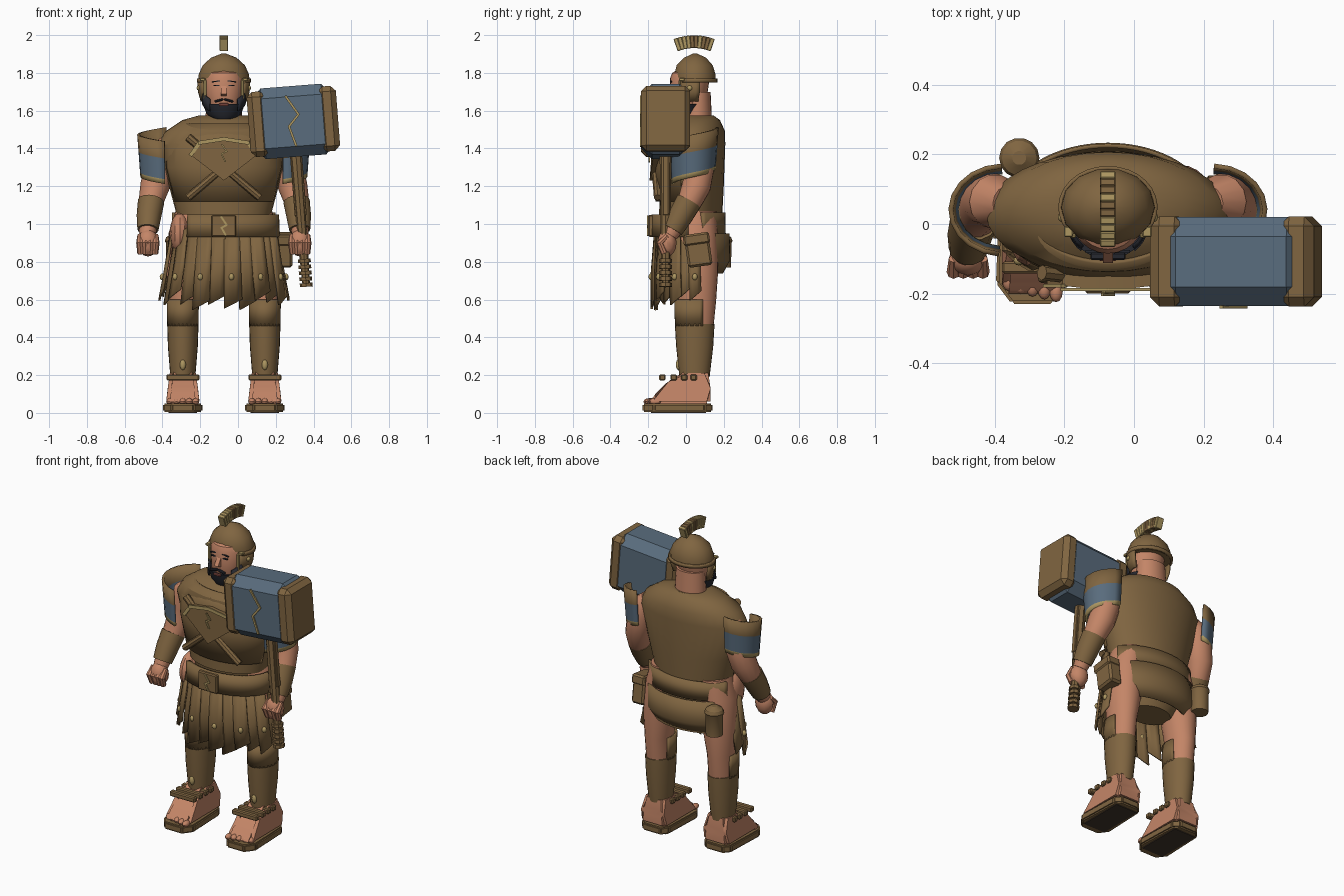
import bpy, bmesh
from math import sin, cos, radians, pi
from mathutils import Vector, Matrix

cube = bpy.data.objects.get("Cube")
if cube:
    bpy.data.objects.remove(cube)

CENTRE = -0.075  # body mid-line


def material(name, r, g, b):
    m = bpy.data.materials.new(name)
    m.use_nodes = True
    m.diffuse_color = (r, g, b, 1)
    m.node_tree.nodes["Principled BSDF"].inputs["Base Color"].default_value = (r, g, b, 1)
    return m


BRONZE = material("bronze brown", .215, .13, .052)
SKIN = material("skin", .55, .235, .135)
STEEL = material("blue steel", .1, .15, .205)
GOLD = material("pale gold", .42, .31, .12)
BEARD = material("dark hair", .02, .022, .03)
LIPS = material("lips", .3, .09, .07)
SOLE = material("dark sole", .05, .035, .025)


def finish(name, bm, mats, thick=0, rule=None):
    bmesh.ops.recalc_face_normals(bm, faces=bm.faces[:])
    bm.faces.index_update()
    mats = mats if isinstance(mats, list) else [mats]
    me = bpy.data.meshes.new(name)
    for m in mats:
        me.materials.append(m)
    if rule:
        for f in bm.faces:
            f.material_index = rule(f)
    bm.to_mesh(me)
    bm.free()
    me.shade_smooth()
    me.set_sharp_from_angle(angle=radians(32))
    ob = bpy.data.objects.new(name, me)
    bpy.context.collection.objects.link(ob)
    if thick:
        mod = ob.modifiers.new("thickness", 'SOLIDIFY')
        mod.thickness, mod.offset = thick, 0
    return ob


def skin_rings(bm, rows, closed):
    """Join rows of points with quads; cap the ends when closed."""
    rows = [[bm.verts.new(p) for p in row] for row in rows]
    n = len(rows[0])
    for a, b in zip(rows, rows[1:]):
        for i in range(n if closed else n - 1):
            j = (i + 1) % n
            bm.faces.new((a[i], a[j], b[j], b[i]))
    if closed:
        bm.faces.new(rows[0])
        bm.faces.new(rows[-1])


def loft(name, mats, rings, side=1, segs=24, arc=None, thick=.012, skew=0, rule=None):
    """Stack of ellipses (x, y, z, rx, ry), full or limited to an arc in degrees."""
    a0, a1 = arc or (0, 360)
    count = segs + 1 if arc else segs
    rows = []
    for x, y, z, rx, ry in rings:
        row = []
        for i in range(count):
            t = i / segs
            a = radians(a0 + (a1 - a0) * t)
            row.append((CENTRE + side * (x + rx * cos(a)), y + ry * sin(a), z + skew * (t - .5)))
        rows.append(row)
    bm = bmesh.new()
    skin_rings(bm, rows, not arc)
    return finish(name, bm, mats, thick if arc else 0, rule)


def limb(name, mat, points, side=1, segs=14):
    """Round tube through (x, y, z, radius) points."""
    path = [Vector((CENTRE + side * x, y, z)) for x, y, z, r in points]
    rows = []
    for i, p in enumerate(path):
        d = (path[min(i + 1, len(path) - 1)] - path[max(i - 1, 0)]).normalized()
        u = d.cross(Vector((0, 1, 0.01))).normalized()
        v = d.cross(u)
        r = points[i][3]
        rows.append([p + r * (u * cos(2 * pi * k / segs) + v * sin(2 * pi * k / segs)) for k in range(segs)])
    bm = bmesh.new()
    skin_rings(bm, rows, True)
    return finish(name, bm, mat)


def box(name, mat, loc, size, side=1, bevel=.006, turn=0, axis='Y'):
    bm = bmesh.new()
    bmesh.ops.create_cube(bm, size=1)
    bmesh.ops.scale(bm, vec=size, verts=bm.verts)
    if bevel:
        bmesh.ops.bevel(bm, geom=bm.edges[:], offset=bevel, segments=1, affect='EDGES')
    x, y, z = loc
    bm.transform(Matrix.Translation((CENTRE + side * x, y, z)) @ Matrix.Rotation(radians(turn) * side, 4, axis))
    return finish(name, bm, mat)


def ball(name, mat, loc, size, side=1):
    bm = bmesh.new()
    bmesh.ops.create_uvsphere(bm, u_segments=12, v_segments=8, radius=1)
    bmesh.ops.scale(bm, vec=size, verts=bm.verts)
    bmesh.ops.translate(bm, vec=(CENTRE + side * loc[0], loc[1], loc[2]), verts=bm.verts)
    return finish(name, bm, mat)


def prism(name, mat, outline, place, bevel=0):
    """Extrude an outline; place(u, v, end) gives each point for end 0 and 1."""
    bm = bmesh.new()
    skin_rings(bm, [[place(u, v, e) for u, v in outline] for e in (0, 1)], True)
    if bevel:
        bmesh.ops.bevel(bm, geom=bm.edges[:], offset=bevel, segments=2, affect='EDGES')
    return finish(name, bm, mat)


def zigzag(name, mat, points, y, width, bow=0):
    """Line of thin plates through (x, z) points; bow pushes the sides back."""
    parts = []
    for (x0, z0), (x1, z1) in zip(points, points[1:]):
        d = Vector((x1 - x0, z1 - z0))
        turn = 90 + Vector((1, 0)).angle_signed(d) * 180 / pi
        mid = (x0 + x1) / 2
        parts.append(box(name, mat, (mid, y + bow * abs(mid), (z0 + z1) / 2),
                         (width, .009, d.length + width / 2), bevel=0, turn=turn))
    return parts


# Torso, pelvis and breastplate
loft("tunic", BRONZE, [(0, .025, 1.05, .25, .167), (0, .03, 1.2, .29, .17), (0, .03, 1.42, .35, .178),
     (0, .035, 1.49, .31, .172), (0, .05, 1.55, .22, .13), (0, .06, 1.575, .13, .085)], segs=32)
loft("pelvis", BRONZE, [(0, .05, .72, .13, .1), (0, .05, .8, .2, .13), (0, .03, 1.06, .24, .16)])
loft("breastplate", BRONZE, [(0, .02, 1.12, .265, .175), (0, .02, 1.3, .31, .18), (0, .02, 1.43, .315, .172),
     (0, .03, 1.53, .22, .14)], arc=(195, 345))
loft("belt_front", BRONZE, [(0, .02, .93, .285, .192), (0, .02, 1.05, .28, .19)], arc=(228, 358), thick=.025)
loft("belt_back", BRONZE, [(0, .02, .95, .285, .178), (0, .02, 1.06, .28, .176)], arc=(20, 160), thick=.025)
loft("back_flap", BRONZE, [(0, .03, .74, .25, .16), (0, .03, .81, .295, .198), (0, .03, .95, .29, .195)], arc=(27, 153))
box("buckle", BRONZE, (0, -.185, .99), (.13, .03, .115))
zigzag("buckle_bolt", GOLD, [(-.015, 1.04), (.015, .995), (-.012, .98), (.01, .94)], -.202, .01)

# Chest emblem: shield over two crossed bars
shield = [(-.175, 1.365), (-.13, 1.43), (0, 1.45), (.13, 1.43), (.175, 1.365), (0, 1.23)]
prism("chest_shield", BRONZE, shield, lambda u, v, e: (CENTRE + u, -.145 - .048 * e + abs(u) * .12, v))
zigzag("shield_rim", GOLD, shield[:5], -.196, .02, .12)
zigzag("shield_bolt", GOLD, [(-.01, 1.42), (.015, 1.385), (-.012, 1.37), (.008, 1.33)], -.194, .008)
for s in (-1, 1):
    limb("crossed_bar", BRONZE, [(-.19, -.14, 1.46, .022), (0, -.163, 1.3, .02), (.19, -.15, 1.14, .02)], s, 8)

# Skirt strips with studs
STRIPS = 14
for i in range(STRIPS):
    start = 168 + i * 204 / STRIPS
    mid = radians(start + 7)
    out = .012 * (i % 2)
    low = .59 - .02 * (i % 3) + .05 * abs(cos(mid))
    loft("skirt_strip", BRONZE, [(0, .03, low, .33 + out, .2 + out), (0, .025, .75, .305 + out, .195 + out),
         (0, .02, .96, .27 + out, .185)], segs=3, arc=(start, start + 16.5), skew=.05)
    if i % 2:
        ball("skirt_stud", GOLD, (.33 * cos(mid), .03 + .216 * sin(mid), .72), (.014, .014, .018))
ball("bare_hip", SKIN, (.233, -.02, .95), (.054, .1, .11), -1)

# Legs, arms and shoulder guards, mirrored
sole_shape = [(-.06, -.23), (.06, -.23), (.105, -.17), (.095, .1), (.06, .14), (-.06, .14), (-.095, .1), (-.105, -.17)]
foot_shape = [(.13, .04), (.13, .13), (.115, .23), (0, .23), (-.08, .15), (-.18, .09), (-.21, .04)]
for s in (-1, 1):
    X = .217
    loft("leg", SKIN, [(X, .05, .2, .055, .065), (X, .05, .45, .074, .095), (X, .06, .6, .077, .1),
         (X - .01, .06, .75, .098, .11), (.188, .045, .95, .105, .122), (.165, .05, 1.07, .09, .11)], s)
    loft("greave", BRONZE, [(X, .045, .19, .066, .08), (X, .046, .35, .079, .098), (X, .046, .47, .083, .105)], s)
    loft("greave_top", BRONZE, [(X, .046, .46, .078, .1), (X, .046, .6, .081, .104)], s, arc=(155, 385), thick=.009)
    ball("greave_stud", GOLD, (X, -.04, .255), (.016, .014, .028), s)
    for y in (-.125, -.065, -.01, .04):
        box("ankle_strap", BRONZE, (X, y, .188), (.175, .034, .032), s)
    prism("foot", SKIN, foot_shape, lambda u, v, e: (CENTRE + s * (X + (e - .5) * (.18 - .28 * max(v - .06, 0))), u, v), .02)
    for k in range(5):
        ball("toe", SKIN, (X + (k - 2) * .034, -.195 + .008 * k, .06), (.019, .03, .018), s)
    prism("sandal_sole", BRONZE, sole_shape, lambda u, v, e: (CENTRE + s * (X + u), v, .004 + .046 * e), .008)
    box("sole_tread", SOLE, (X, -.04, .004), (.15, .29, .008), s, 0)

    limb("arm", SKIN, [(.29, .06, 1.43, .05), (.325, .065, 1.38, .078), (.345, .07, 1.28, .078), (.365, .055, 1.2, .078),
         (.385, .02, 1.12, .066), (.4, -.05, 1.0, .052), (.405, -.085, .94, .042)], s)
    limb("bracer", BRONZE, [(.385, .015, 1.12, .07), (.397, -.03, 1.04, .065), (.402, -.07, .97, .056)], s)
    ball("hand", SKIN, (.402, -.1, .9), (.056, .05, .072), s)
    for k in range(4):
        limb("finger", SKIN, [(.36 + .028 * k, -.1, .94, .014), (.36 + .028 * k, -.138, .9, .02),
             (.365 + .025 * k, -.115, .845, .018)], s, 8)
    guard = [(.3, .04, z, r, r - .025) for z, r in ((1.25, .135), (1.275, .137), (1.385, .145), (1.475, .152))]
    loft("shoulder_guard", [GOLD, STEEL, BRONZE], guard, s, 10, (-85, 88), .014, .075, lambda f: f.index // 10)

# Head, face and beard
loft("neck", SKIN, [(0, .06, 1.5, .1, .08), (0, .06, 1.7, .09, .07)])
loft("head", SKIN, [(0, -.01, 1.57, .05, .05), (0, 0, 1.62, .09, .085), (0, .015, 1.7, .102, .1),
     (0, .02, 1.77, .106, .105), (0, .015, 1.8, .09, .088), (0, .03, 1.825, .06, .06)])
loft("beard", BEARD, [(0, -.03, 1.555, .05, .045), (0, -.01, 1.58, .09, .08), (0, 0, 1.635, .112, .1)])
for s in (-1, 1):
    loft("sideburn", BEARD, [(0, 0, 1.62, .112, .1), (0, .01, 1.685, .11, .1)], s, 5, (-48, 0), .01, .045)
    box("moustache", BEARD, (.026, -.093, 1.654), (.05, .02, .012), s, .004, 15)
    box("eye", BEARD, (.04, -.079, 1.733), (.032, .009, .007), s, 0)
    box("eyebrow", BEARD, (.042, -.079, 1.755), (.044, .009, .006), s, 0, 8)
    loft("cheek_guard", BRONZE, [(0, .04, 1.65, .116, .09), (0, .045, 1.7, .13, .105), (0, .045, 1.77, .134, .11)],
         s, 5, (-42, 15), .014)
    ball("cheek_stud", GOLD, (.132, .02, 1.72), (.012, .014, .014), s)
    box("cheek_trim", GOLD, (.1, -.034, 1.712), (.016, .012, .1), s, .003)
    box("brow_trim", GOLD, (.113, -.022, 1.765), (.026, .03, .016), s, .003)
prism("nose", SKIN, [(-.075, 1.745), (-.112, 1.688), (-.08, 1.675)],
      lambda u, v, e: (CENTRE + (e - .5) * .028, u, v))
box("mouth", LIPS, (0, -.1, 1.632), (.05, .014, .016), bevel=.004)

# Helmet and crest
loft("helmet", BRONZE, [(0, .048, 1.752, .136, .112), (0, .048, 1.79, .134, .112), (0, .046, 1.84, .112, .098),
     (0, .048, 1.88, .068, .06), (0, .048, 1.902, .012, .012)], segs=14)
loft("helmet_rim", BRONZE, [(0, .048, 1.748, .137, .113), (0, .048, 1.77, .137, .113)], segs=20, arc=(-35, 215))
for i in range(10):
    a = radians((i - 4.5) * 4.3)
    box("crest_plume", GOLD if i < 3 or i % 3 == 0 else BRONZE, (0, .043 + .265 * sin(a), 1.7 + .265 * cos(a)),
        (.045, .022, .068), bevel=.003, turn=-a * 180 / pi, axis='X')

# Hip pouch and flask
box("pouch", BRONZE, (.32, .065, .86), (.085, .13, .17), bevel=.012, turn=8, axis='X')
box("pouch_lid", BRONZE, (.325, .055, .92), (.09, .14, .06), bevel=.01, turn=8, axis='X')
limb("flask", BRONZE, [(-.255, .19, .77, .05), (-.255, .19, .9, .052), (-.255, .19, .91, .058),
     (-.255, .19, .93, .05), (-.255, .19, .95, .02)])

# War hammer, built upright then tilted into the left hand
hammer = [box("hammer_block", STEEL, (0, 0, 0), (.43, .255, .375), bevel=.055)]
for s in (-1, 1):
    hammer.append(box("hammer_cap", BRONZE, (.187, 0, 0), (.1, .26, .345), s, .028))
hammer += zigzag("hammer_bolt", GOLD, [(-.03, .135), (.03, .035), (-.025, -.025), (.005, -.13)], -.131, .012)
hammer.append(limb("hammer_handle", BRONZE, [(0, 0, -.15, .032), (0, 0, -.3, .03), (0, 0, -.72, .024), (0, 0, -.86, .02)], segs=8))
for s in (-1, 1):
    hammer.append(box("handle_rib", BRONZE, (.026, 0, -.33), (.012, .03, .34), s, .003))
for k in range(5):
    hammer.append(limb("handle_ring", BRONZE, [(0, 0, -.73 - .032 * k, .034), (0, 0, -.75 - .032 * k, .034)], segs=8))
pose = Matrix.Translation((.293, -.108, 1.543)) @ Matrix.Rotation(radians(-4.5), 4, 'Y') @ Matrix.Translation((-CENTRE, 0, 0))
for part in hammer:
    part.matrix_world = pose
